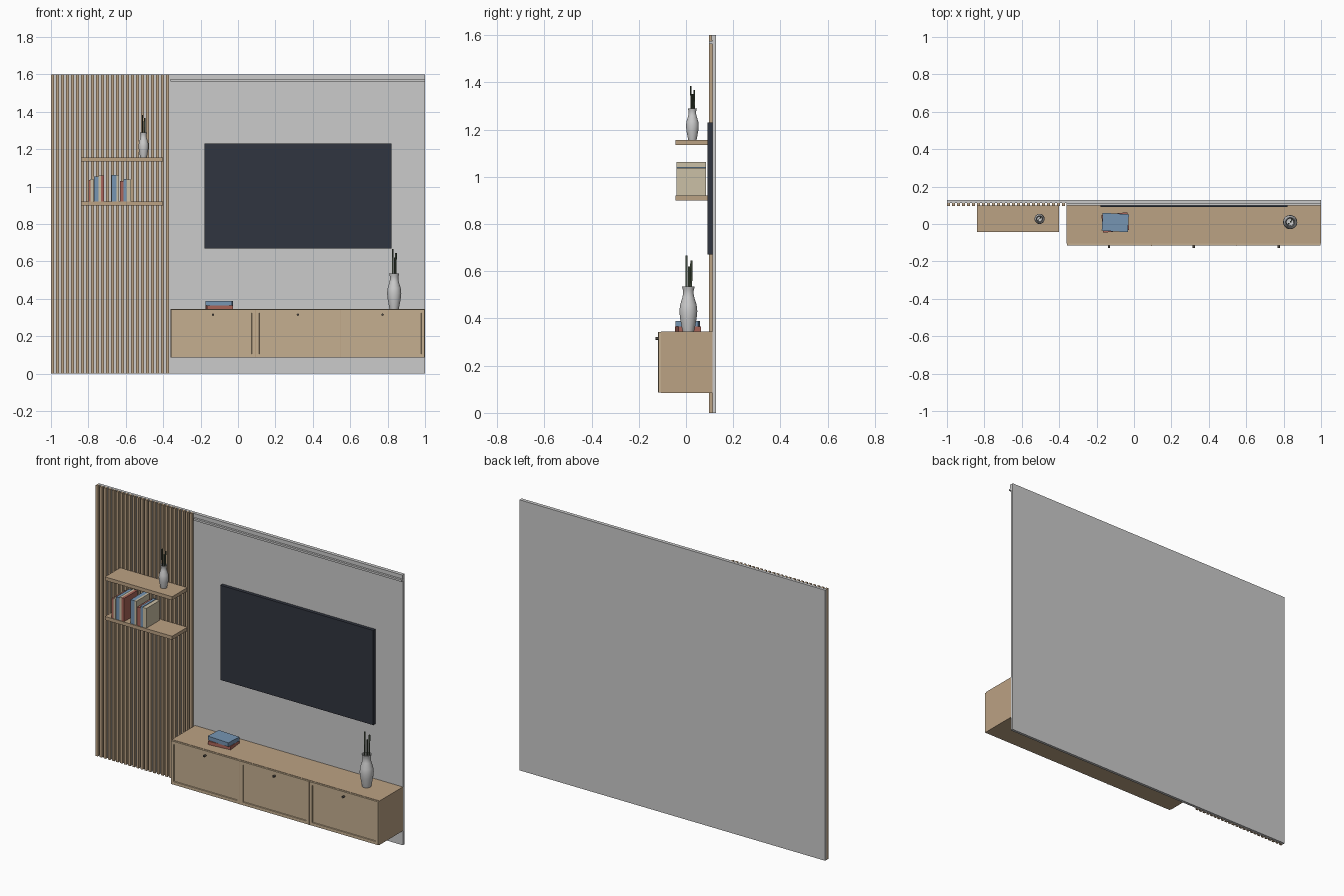
import bpy, bmesh, math
from mathutils import Matrix

if "Cube" in bpy.data.objects:
    bpy.data.objects.remove(bpy.data.objects["Cube"])

def material(name, r, g, b):
    m = bpy.data.materials.new(name)
    m.diffuse_color = (r, g, b, 1)
    m.use_nodes = True
    m.node_tree.nodes["Principled BSDF"].inputs["Base Color"].default_value = m.diffuse_color
    return m

OAK = material("oak", 0.50, 0.36, 0.23)
LIGHT_OAK = material("light_oak", 0.56, 0.43, 0.28)
BLACK = material("screen_black", 0.03, 0.035, 0.05)
STEM = material("stem_green", 0.06, 0.08, 0.05)
RED = material("book_red", 0.40, 0.13, 0.10)
BLUE = material("book_blue", 0.18, 0.30, 0.45)
CREAM = material("book_cream", 0.60, 0.53, 0.38)
DARK = material("dark_metal", 0.08, 0.07, 0.06)

def finish(name, bm, mat=None):
    me = bpy.data.meshes.new(name)
    bmesh.ops.recalc_face_normals(bm, faces=bm.faces)
    bm.to_mesh(me)
    bm.free()
    ob = bpy.data.objects.new(name, me)
    bpy.context.collection.objects.link(ob)
    if mat:
        me.materials.append(mat)
    return ob

def add_box(bm, x0, x1, y0, y1, z0, z1):
    m = Matrix.Translation(((x0 + x1) / 2, (y0 + y1) / 2, (z0 + z1) / 2))
    m = m @ Matrix.Diagonal((x1 - x0, y1 - y0, z1 - z0, 1))
    bmesh.ops.create_cube(bm, size=1, matrix=m)

def box(name, *dims, mat=None):
    bm = bmesh.new()
    add_box(bm, *dims)
    return finish(name, bm, mat)

def cylinder(name, loc, r, length, axis='Z', mat=None, tilt=(0, 0)):
    bm = bmesh.new()
    rot = Matrix.Rotation(math.pi / 2 if axis == 'Y' else 0, 4, 'X')
    rot = Matrix.Rotation(tilt[0], 4, 'Y') @ Matrix.Rotation(tilt[1], 4, 'X') @ rot
    bmesh.ops.create_cone(bm, cap_ends=True, segments=12, radius1=r, radius2=r,
                          depth=length, matrix=Matrix.Translation(loc) @ rot)
    return finish(name, bm, mat)

# wall panel and ceiling trim
box("wall_panel", -1, 1, 0.112, 0.128, 0, 1.6)
box("trim_upper", -0.36, 1, 0.107, 0.113, 1.577, 1.6)
box("trim_rail", -0.36, 1, 0.098, 0.113, 1.563, 1.575)

# vertical slats
bm = bmesh.new()
N, W = 24, 0.015
for i in range(N):
    x = -1 + i * (0.63 - W) / (N - 1)
    add_box(bm, x, x + W, 0.097, 0.113, 0, 1.6)
finish("wall_slats", bm, OAK)

# television
box("tv_screen", -0.18, 0.82, 0.092, 0.113, 0.67, 1.23, mat=BLACK)

# floating cabinet with three recessed doors
box("cabinet_body", -0.36, 1.0, -0.105, 0.113, 0.085, 0.345, mat=OAK)
DW = 1.36 / 3
for i in range(3):
    x0 = -0.36 + i * DW
    bm = bmesh.new()
    add_box(bm, x0 + 0.002, x0 + DW - 0.002, -0.116, -0.104, 0.087, 0.343)
    bm.normal_update()
    front = [f for f in bm.faces if f.normal.y < -0.9]
    bmesh.ops.inset_region(bm, faces=front, thickness=0.025)
    bmesh.ops.inset_region(bm, faces=front, thickness=0.002, depth=-0.005)
    finish(f"cabinet_door_{i}", bm, LIGHT_OAK)
    cylinder(f"door_knob_{i}", (x0 + DW / 2, -0.121, 0.315), 0.006, 0.015, 'Y', DARK)
    if i:
        box(f"door_divider_{i}", x0 - 0.002, x0 + 0.002, -0.118, -0.105, 0.087, 0.343, mat=OAK)

# shelves
for name, z in (("lower_shelf", 0.90), ("upper_shelf", 1.134)):
    box(name, -0.84, -0.40, -0.044, 0.098, z, z + 0.021, mat=OAK)

# shelf books: left, right, height, colour
books = [(-0.80, -0.788, 0.115, RED), (-0.788, -0.772, 0.12, CREAM),
         (-0.770, -0.747, 0.133, BLUE), (-0.747, -0.733, 0.138, CREAM),
         (-0.733, -0.717, 0.138, RED), (-0.675, -0.65, 0.142, BLUE),
         (-0.65, -0.637, 0.142, CREAM), (-0.632, -0.611, 0.11, RED),
         (-0.611, -0.595, 0.12, BLUE), (-0.595, -0.572, 0.117, CREAM)]
for i, (a, b, h, m) in enumerate(books):
    box(f"shelf_book_{i}", a, b, -0.040, 0.085, 0.921, 0.921 + h, mat=m)

# stacked books on cabinet
for name, z, h, turn, m in (("stack_book_lower", 0.345, 0.02, 0.10, RED),
                            ("stack_book_upper", 0.365, 0.024, -0.06, BLUE)):
    ob = box(name, -0.07, 0.07, -0.048, 0.048, 0, h, mat=m)
    ob.location = (-0.10, 0.008, z)
    ob.rotation_euler.z = turn

# vases: lathed profile with hollow mouth, and stems
PROFILE = [(0, 0), (0.024, 0), (0.027, 0.012), (0.035, 0.055), (0.038, 0.085),
           (0.035, 0.112), (0.025, 0.145), (0.022, 0.160), (0.023, 0.175),
           (0.027, 0.190), (0.023, 0.190), (0.019, 0.165), (0.022, 0.140), (0, 0.135)]

def vase(name, x, y, z, s):
    bm = bmesh.new()
    vs = [bm.verts.new((r, 0, h)) for r, h in PROFILE]
    es = [bm.edges.new(p) for p in zip(vs, vs[1:])]
    bmesh.ops.spin(bm, geom=vs + es, axis=(0, 0, 1), cent=(0, 0, 0),
                   angle=2 * math.pi, steps=32)
    bmesh.ops.remove_doubles(bm, verts=bm.verts, dist=1e-5)
    ob = finish(name, bm)
    ob.location, ob.scale = (x, y, z), (s, s, s)
    bpy.ops.object.select_all(action='DESELECT')
    bpy.context.view_layer.objects.active = ob
    ob.select_set(True)
    bpy.ops.object.shade_smooth_by_angle(angle=math.radians(40))
    for i, (dx, dy, top) in enumerate(((-0.007, -0.008, 0.322), (0.009, 0.012, 0.30), (0.003, 0.002, 0.275))):
        L = top - 0.135
        cylinder(f"{name}_stem_{i}", (x + dx * s, y + dy * s, z + s * (0.135 + L / 2)),
                 0.0045 * s, L * s, mat=STEM, tilt=(dx * 0.6, -dy * 0.6))

vase("cabinet_vase", 0.835, 0.01, 0.345, 1.0)
vase("shelf_vase", -0.505, 0.027, 1.155, 0.71)
if "shelf_vase" in bpy.data.objects:
    for o in bpy.data.objects:
        if o.name.startswith("shelf_vase_stem"):
            o.scale.z = 1.0
